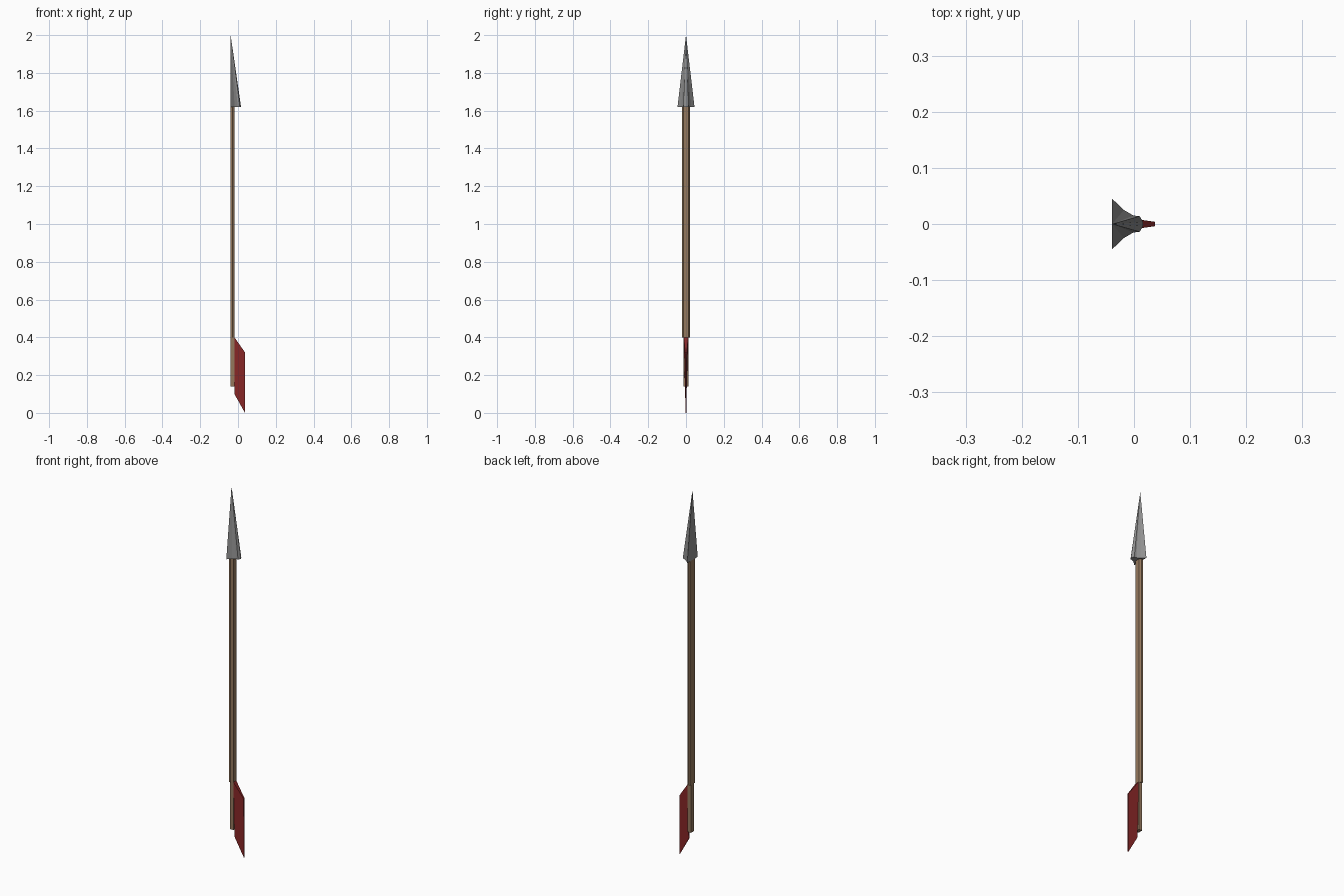
import bpy, bmesh

if "Cube" in bpy.data.objects:
    bpy.data.objects.remove(bpy.data.objects["Cube"])

BACK = -0.039  # flat rear plane of the half-relief arrow


def material(name, rgb):
    m = bpy.data.materials.new(name)
    m.diffuse_color = (*rgb, 1)
    m.use_nodes = True
    m.node_tree.nodes["Principled BSDF"].inputs["Base Color"].default_value = m.diffuse_color
    return m


def mirrored(half):
    """Close an (x, y>=0) half outline across y = 0."""
    return half + [(x, -y) for x, y in reversed(half) if y > 0]


def loft(name, bottom, top, mat=None):
    """Join two rings of 3D points; a single top point makes a spike."""
    bm = bmesh.new()
    a = [bm.verts.new(p) for p in bottom]
    b = [bm.verts.new(p) for p in top]
    n = len(a)
    bm.faces.new(a)
    if len(b) > 1:
        bm.faces.new(b)
    for i in range(n):
        j = (i + 1) % n
        if len(b) > 1:
            bm.faces.new((a[i], a[j], b[j], b[i]))
        else:
            bm.faces.new((a[i], a[j], b[0]))
    bmesh.ops.recalc_face_normals(bm, faces=bm.faces)
    me = bpy.data.meshes.new(name)
    bm.to_mesh(me)
    bm.free()
    ob = bpy.data.objects.new(name, me)
    bpy.context.collection.objects.link(ob)
    if mat:
        me.materials.append(mat)
    return ob


def prism(name, outline, z0, z1, mat):
    return loft(name, [(x, y, z0) for x, y in outline],
                [(x, y, z1) for x, y in outline], mat)


wood = material("wood", (0.30, 0.19, 0.11))
red = material("red_feather", (0.25, 0.02, 0.02))

# Shaft with chamfered front corners, flat at the rear
prism("shaft", mirrored([(BACK, 0.021), (-0.030, 0.021), (-0.019, 0.013)]),
      0.40, 1.63, wood)

# Narrow tail of the shaft
prism("shaft_tail", mirrored([(BACK, 0.014), (-0.019, 0.013)]), 0.14, 0.40, wood)

# Finned arrowhead, tapering to a point on the rear plane
head = mirrored([(BACK, 0.045), (-0.018, 0.025), (-0.001, 0.015),
                 (0.010, 0.014), (0.016, 0.004)])
loft("arrowhead", [(x, y, 1.62) for x, y in head], [(BACK, 0, 2.0)],
     material("steel", (0.28, 0.28, 0.28)))

# Feather: swept blade, thick at the upper root and thin at the lower edge
loft("feather",
     [(-0.019, 0.003, 0.10), (0.037, 0.002, 0), (0.037, -0.002, 0), (-0.019, -0.003, 0.10)],
     [(-0.019, 0.012, 0.40), (0.037, 0.004, 0.32), (0.037, -0.004, 0.32), (-0.019, -0.012, 0.40)],
     red)
